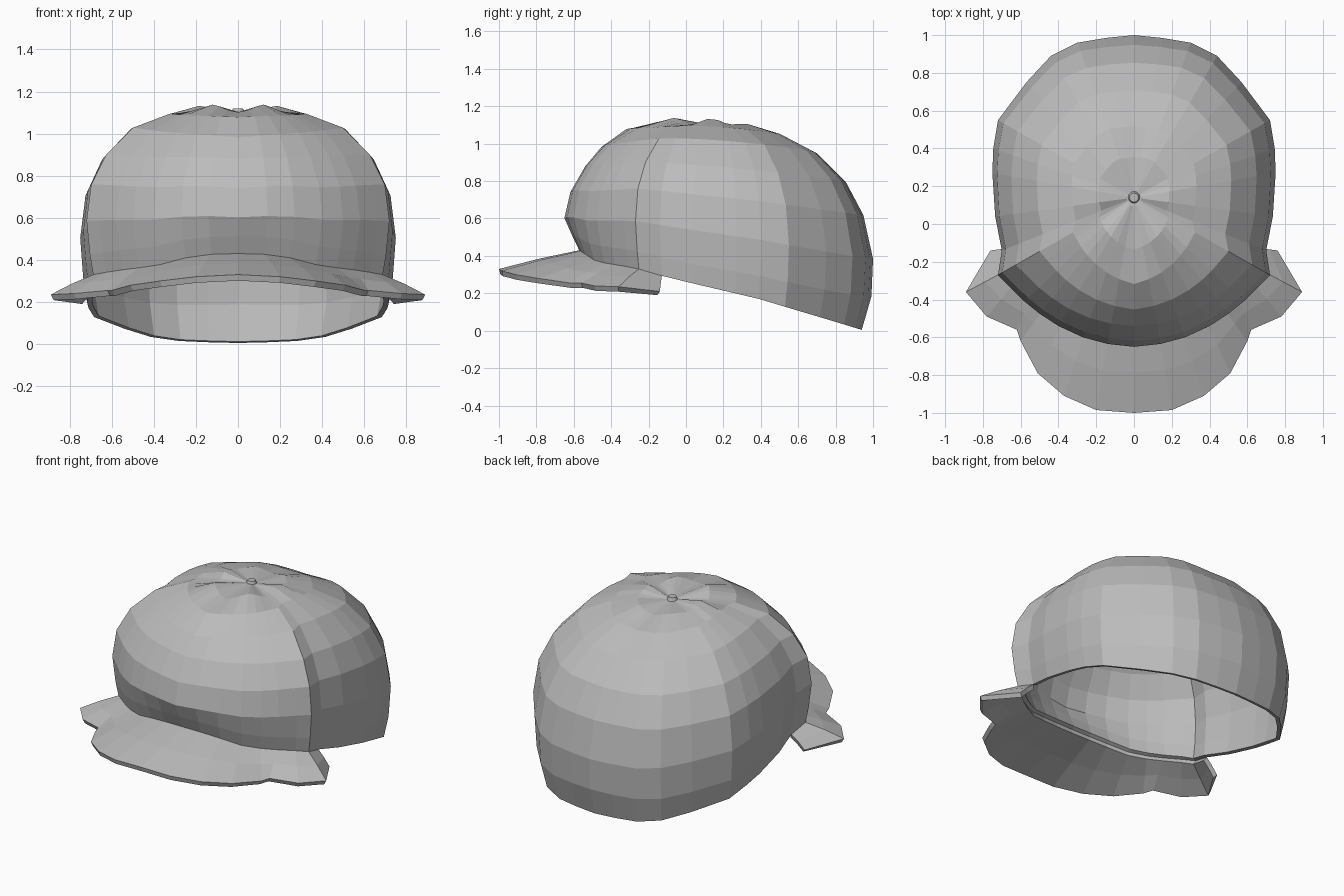
import bpy, bmesh
from math import atan2, degrees, cos, radians
from mathutils import Vector

cube = bpy.data.objects.get("Cube")
if cube:
    bpy.data.objects.remove(cube)

grey = bpy.data.materials.new("grey cloth")
grey.use_nodes = True
grey.diffuse_color = (0.5, 0.5, 0.5, 1)
grey.node_tree.nodes["Principled BSDF"].inputs["Base Color"].default_value = (0.5, 0.5, 0.5, 1)

POLE = Vector((0, 0.14))
TOP = 1.12
BRIM_COLUMNS = 9
# Widest outline of the crown, left half, front to back
PLAN = [(0, -.65), (.14, -.635), (.27, -.6), (.4, -.54), (.5, -.475), (.58, -.41),
        (.66, -.33), (.72, -.27), (.7, -.14), (.735, .04), (.75, .27), (.745, .4),
        (.72, .55), (.57, .75), (.44, .89), (.3, .96), (.15, .985), (0, 1)]
# Crown curves from rim to top: (share of outline, share of height)
FRONT = [(.9, 0), (.95, .12), (1, .25), (.96, .45), (.86, .65), (.75, .8), (.58, .94), (.35, 1), (.06, .98)]
SIDE = [(.96, 0), (.98, .12), (1, .33), (.97, .55), (.87, .73), (.69, .89), (.44, .97), (.25, 1), (.05, .98)]
BACK = [(.93, 0), (.99, .16), (1, .34), (.94, .55), (.83, .71), (.66, .84), (.44, .93), (.25, .97), (.04, .98)]
# Rim height along y
RIM = [(-.57, .43), (-.48, .37), (-.27, .335), (-.1, .285), (.39, .17), (.94, .005)]
# Outer brim edge, left half, front to side
BRIM = [(0, -1, .33), (.2, -.985, .32), (.37, -.91, .3), (.51, -.79, .28), (.6, -.62, .255),
        (.62, -.56, .255), (.78, -.49, .24), (.89, -.36, .235), (.76, -.14, .21)]


def rim_height(y):
    y = min(max(y, RIM[0][0]), RIM[-1][0])
    for (y0, z0), (y1, z1) in zip(RIM, RIM[1:]):
        if y <= y1:
            return z0 + (z1 - z0) * (y - y0) / (y1 - y0)


def crown_column(point):
    """Points of one crown column, rim to top."""
    out = Vector(point) - POLE
    angle = degrees(atan2(abs(out.x), -out.y))
    if angle < 65:
        a, b, t = FRONT, SIDE, angle / 65
    else:
        a, b, t = SIDE, BACK, max(0, (angle - 90) / 90)
    column = []
    base = rim_height(POLE.y + out.y * (a[0][0] * (1 - t) + b[0][0] * t))
    for k, (p, q) in enumerate(zip(a, b)):
        s, h = Vector(p).lerp(Vector(q), t)
        xy = POLE + out * s
        z = base + (TOP - base) * h
        if k == len(a) - 2:  # gathered pleats around the button
            z -= (.018 if angle < 100 else .007) * cos(radians(angle * 6))
        column.append(Vector((xy.x, xy.y, z)))
    return column


def make_object(name, bm, thickness=0):
    bmesh.ops.recalc_face_normals(bm, faces=bm.faces)
    mesh = bpy.data.meshes.new(name)
    bm.to_mesh(mesh)
    bm.free()
    obj = bpy.data.objects.new(name, mesh)
    bpy.context.collection.objects.link(obj)
    mesh.materials.append(grey)
    if thickness:
        solid = obj.modifiers.new("thickness", 'SOLIDIFY')
        solid.thickness = thickness
        solid.offset = -1
    return obj


def bridge(bm, columns, closed):
    rows = [[bm.verts.new(p) for p in c] for c in columns]
    pairs = list(zip(rows, rows[1:]))
    if closed:
        pairs.append((rows[-1], rows[0]))
    for a, b in pairs:
        for k in range(len(a) - 1):
            bm.faces.new((a[k], b[k], b[k + 1], a[k + 1]))
    return rows


def mirrored(point):
    return (-point[0],) + tuple(point[1:])


# Crown: open shell with a fan closing the top
bm = bmesh.new()
outline = PLAN + [mirrored(p) for p in PLAN[-2:0:-1]]
rows = bridge(bm, [crown_column(p) for p in outline], True)
bm.faces.new([r[-1] for r in rows])
make_object("crown", bm, .025)

# Brim: flared sheet from the crown rim to the outer edge
bm = bmesh.new()
half = []
for edge, plan in zip(BRIM, PLAN[:BRIM_COLUMNS]):
    inner = crown_column(plan)[0]
    outer = Vector(edge)
    half.append([inner, inner.lerp(outer, .5) + Vector((0, 0, .005)), outer])
columns = [[mirrored(p) for p in c] for c in half[:0:-1]] + half
bridge(bm, columns, False)
bm.normal_update()
brim = make_object("brim", bm, .03)
if brim.data.polygons[0].normal.z < 0:
    brim.data.flip_normals()

# Button on top
bm = bmesh.new()
bmesh.ops.create_cone(bm, cap_ends=True, segments=12, radius1=.036, radius2=.024, depth=.03)
bmesh.ops.translate(bm, verts=bm.verts, vec=(0, POLE.y, 1.105))
make_object("button", bm)
